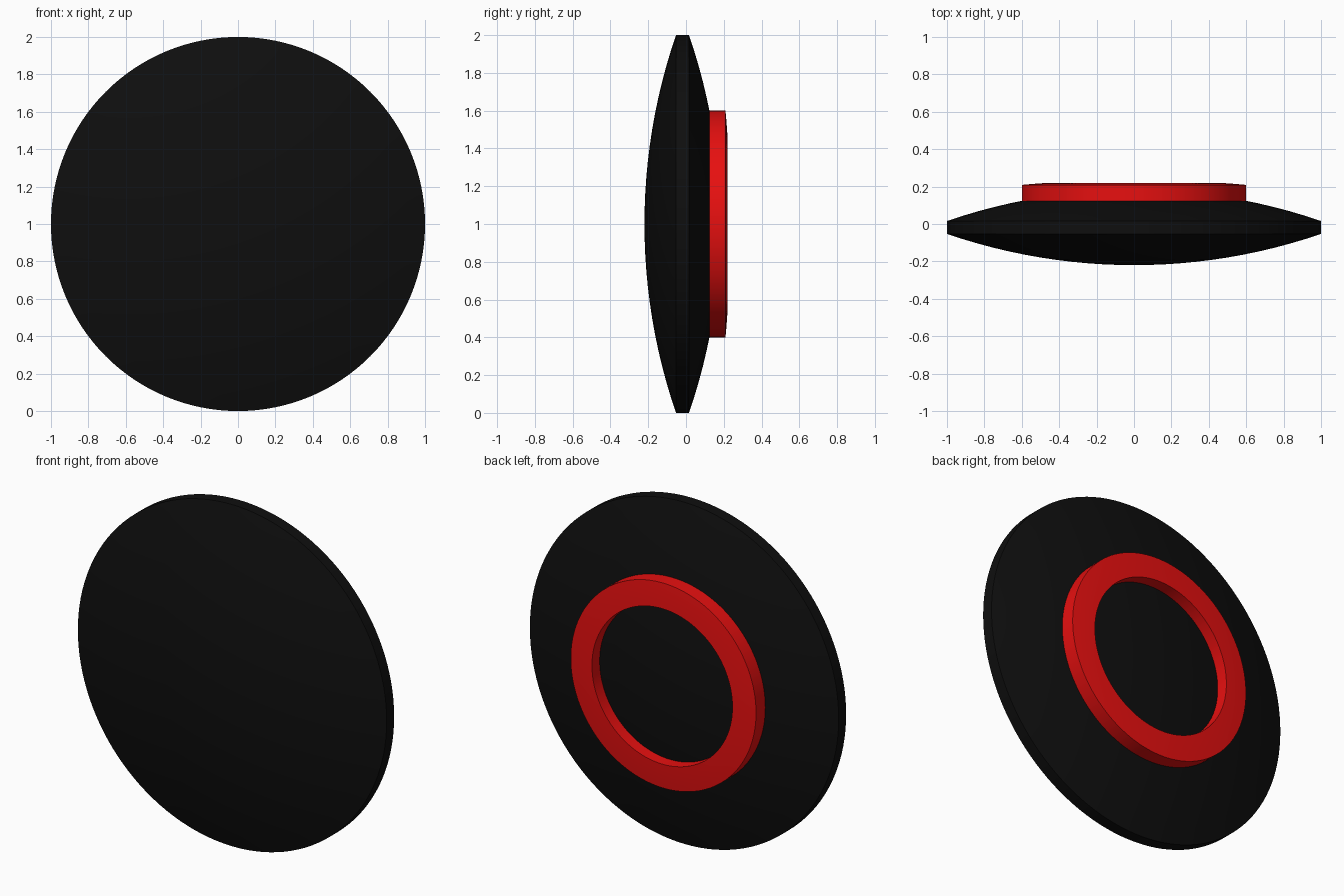
import bpy, bmesh, math

if "Cube" in bpy.data.objects:
    bpy.data.objects.remove(bpy.data.objects["Cube"])

SEG = 128
CZ = 1.0        # height of the disc centre
SAG = 0.167     # dome height of each lens face
R = (1 + SAG * SAG) / (2 * SAG)


def material(name, rgb):
    m = bpy.data.materials.new(name)
    m.diffuse_color = (*rgb, 1)
    m.use_nodes = True
    m.node_tree.nodes["Principled BSDF"].inputs["Base Color"].default_value = m.diffuse_color
    return m


def dome(r):
    """Drop of the spherical face at radius r, measured from its apex."""
    return R - math.sqrt(R * R - r * r)


def lathe(name, profile, mat, closed=False):
    """Revolve (radius, y) points around the y axis through the centre."""
    bm = bmesh.new()
    rings = []
    for r, y in profile:
        if r == 0:
            rings.append([bm.verts.new((0, y, CZ))] * SEG)
        else:
            rings.append([bm.verts.new((r * math.cos(a), y, CZ + r * math.sin(a)))
                          for a in (2 * math.pi * i / SEG for i in range(SEG))])
    pairs = list(zip(rings, rings[1:]))
    if closed:
        pairs.append((rings[-1], rings[0]))
    for a, b in pairs:
        for i in range(SEG):
            j = (i + 1) % SEG
            bm.faces.new(list(dict.fromkeys((a[i], a[j], b[j], b[i]))))
    bmesh.ops.recalc_face_normals(bm, faces=bm.faces)
    me = bpy.data.meshes.new(name)
    bm.to_mesh(me)
    bm.free()
    me.materials.append(mat)
    ob = bpy.data.objects.new(name, me)
    bpy.context.collection.objects.link(ob)
    bpy.ops.object.select_all(action='DESELECT')
    ob.select_set(True)
    bpy.context.view_layer.objects.active = ob
    bpy.ops.object.shade_smooth_by_angle(angle=math.radians(30))
    return ob


black = material("black", (0.0045, 0.0045, 0.0045))
red = material("red", (0.8, 0.005, 0.005))

# lens-shaped disc with a narrow flat rim
FRONT, BACK = -0.22, 0.183
radii = [i / 12 for i in range(13)]
lathe("lens_disc",
      [(r, FRONT + dome(r)) for r in radii] +
      [(r, BACK - dome(r)) for r in reversed(radii)], black)

# raised ring on the back, its top following the dome
INNER, OUTER, STEPS = 0.455, 0.6, 4
LIFT = 0.22 - (BACK - dome(INNER))
OUT_LIFT = 0.209 - (BACK - dome(OUTER))
top = []
for i in range(STEPS + 1):
    t = i / STEPS
    r = INNER + (OUTER - INNER) * t
    top.append((r, BACK - dome(r) + LIFT + (OUT_LIFT - LIFT) * t))
lathe("back_ring",
      [(INNER, BACK - dome(INNER) - 0.02)] + top + [(OUTER, BACK - dome(OUTER) - 0.02)],
      red, closed=True)
